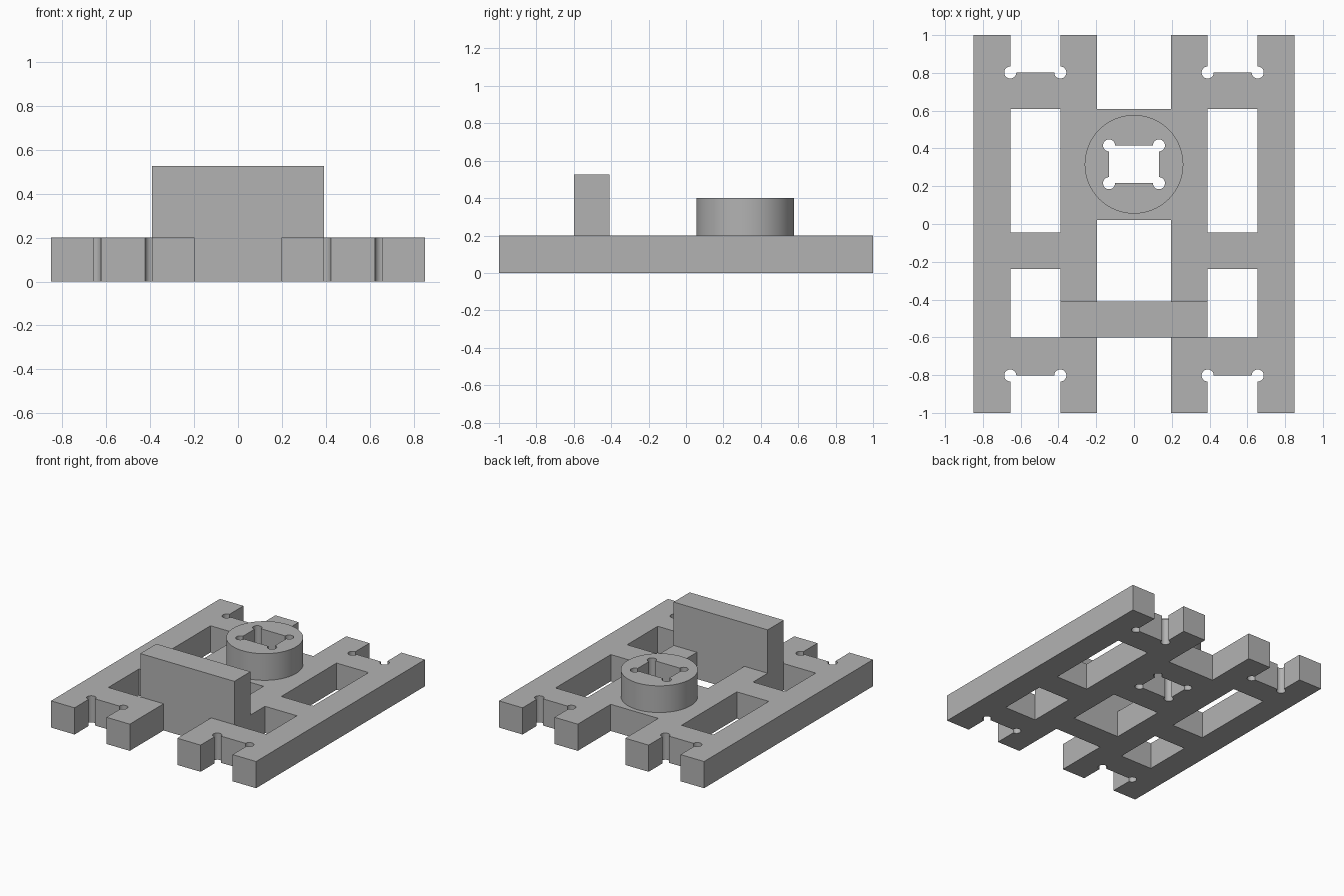
import bpy
import math

if "Cube" in bpy.data.objects:
    bpy.data.objects.remove(bpy.data.objects["Cube"], do_unlink=True)

grey = bpy.data.materials.new("plain grey")
grey.use_nodes = True
COLOUR = (0.45, 0.45, 0.45, 1)
grey.diffuse_color = COLOUR
grey.node_tree.nodes["Principled BSDF"].inputs["Base Color"].default_value = COLOUR

THICK = 0.2                   # frame thickness
RELIEF = 0.032                # radius of the corner relief holes
BEAM_IN, BEAM_OUT = 0.39, 0.655
HALF_GAP = 0.197
POST_Y = 0.316


def finish(obj, name):
    obj.name = name
    obj.data.materials.append(grey)
    return obj


def box(name, x0, x1, y0, y1, z0=-0.1, z1=0.7):
    bpy.ops.mesh.primitive_cube_add(size=1)
    obj = bpy.context.object
    obj.scale = (x1 - x0, y1 - y0, z1 - z0)
    obj.location = ((x0 + x1) / 2, (y0 + y1) / 2, (z0 + z1) / 2)
    bpy.ops.object.transform_apply(location=True, rotation=False, scale=True)
    return finish(obj, name)


def cylinder(name, x, y, radius, z0=-0.1, z1=0.7, sides=32):
    bpy.ops.mesh.primitive_cylinder_add(vertices=sides, radius=radius, depth=z1 - z0,
                                        location=(x, y, (z0 + z1) / 2))
    return finish(bpy.context.object, name)


def combine(target, tools, operation):
    """Apply boolean tools to the target, then remove the tools."""
    for tool in tools:
        mod = target.modifiers.new("boolean", 'BOOLEAN')
        mod.operation, mod.solver, mod.object = operation, 'EXACT', tool
        bpy.context.view_layer.objects.active = target
        bpy.ops.object.modifier_apply(modifier=mod.name)
        bpy.data.objects.remove(tool, do_unlink=True)


def socket_cutters():
    """Rectangular socket with relieved corners through post and frame."""
    w, h = 0.132, 0.1
    cutters = [box("socket_cutter", -w, w, POST_Y - h, POST_Y + h)]
    for sx in (-1, 1):
        for sy in (-1, 1):
            cutters.append(cylinder("relief_cutter", sx * w, POST_Y + sy * h, RELIEF))
    return cutters


# Slab with the raised upright wall
frame = box("frame", -0.85, 0.85, -1, 1, 0, THICK)
wall = box("wall", -BEAM_IN, BEAM_IN, -0.6, -0.41, THICK / 2, 0.525)

# Openings down the middle
cutters = [box("gap_cutter", -HALF_GAP, HALF_GAP, y0, y1)
           for y0, y1 in ((-1.1, -0.6), (-0.41, 0.02), (0.61, 1.1))]

# Side windows and end slots, mirrored left and right
for side in (-1, 1):
    x0, x1 = sorted((side * BEAM_IN, side * BEAM_OUT))
    for y0, y1 in ((-1.1, -0.802), (-0.6, -0.238), (-0.045, 0.61), (0.802, 1.1)):
        cutters.append(box("window_cutter", x0, x1, y0, y1))
    for x in (x0, x1):
        for y in (-0.802, 0.802):
            cutters.append(cylinder("relief_cutter", x, y, RELIEF))

combine(frame, cutters + socket_cutters(), 'DIFFERENCE')
combine(frame, [wall], 'UNION')

# Round post with the socket through it
post = cylinder("post", 0, POST_Y, 0.261, THICK, 0.4, 96)
combine(post, socket_cutters(), 'DIFFERENCE')

# Smooth the round walls, keep the edges sharp
for obj in (frame, post):
    bpy.ops.object.select_all(action='DESELECT')
    obj.select_set(True)
    bpy.context.view_layer.objects.active = obj
    bpy.ops.object.shade_smooth_by_angle(angle=math.radians(30))
